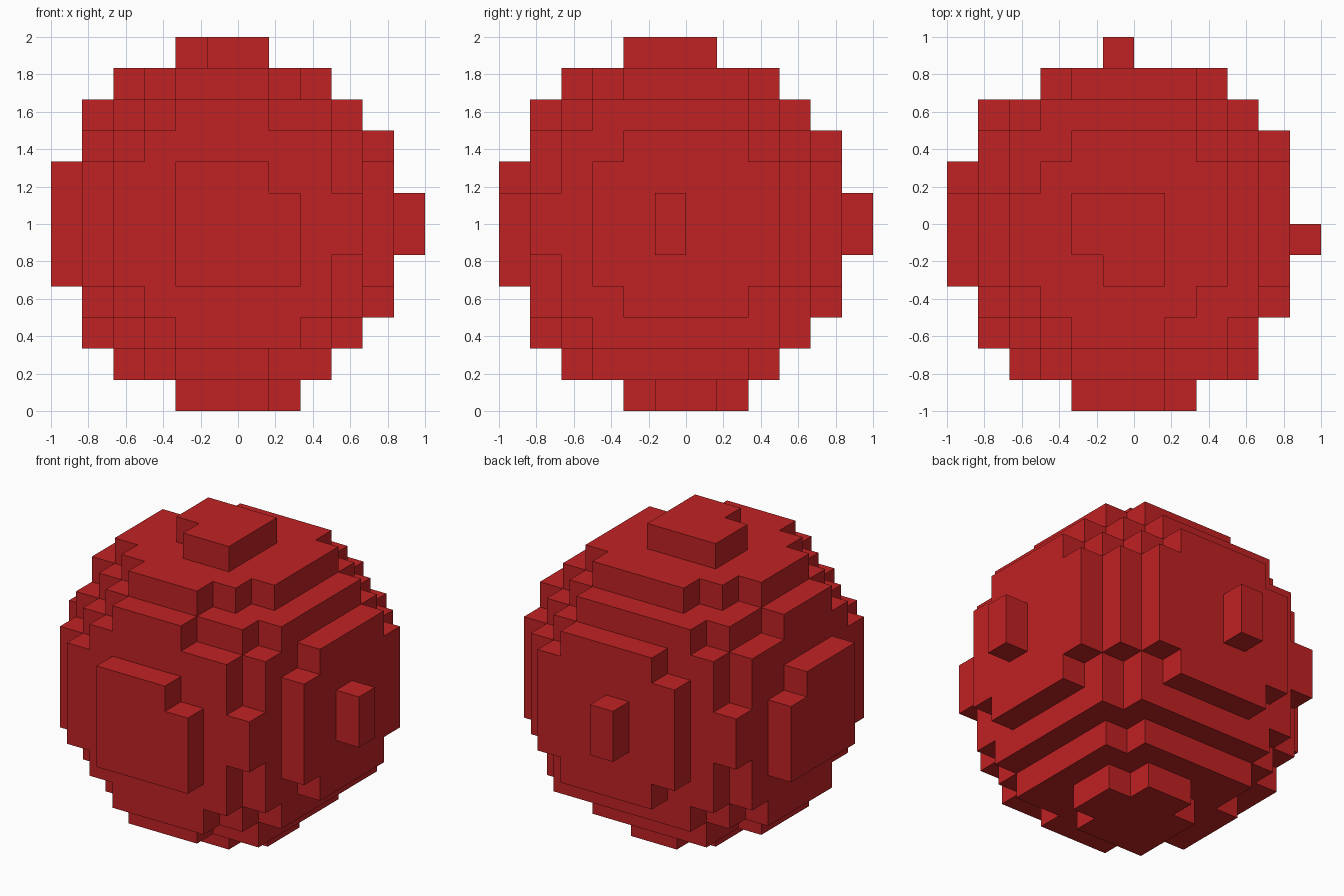
import bpy
import bmesh
from mathutils import Vector
from itertools import product

cube = bpy.data.objects.get("Cube")
if cube:
    bpy.data.objects.remove(cube, do_unlink=True)

COUNT = 12                            # blocks along each axis
SIZE = 2 / COUNT
CENTRE = Vector((5.28, 5.28, 5.45))   # slightly off-centre, in block units
RADIUS_SQ = 33.209

# Single red material
red = bpy.data.materials.new("red")
red.use_nodes = True
colour = (0.53, 0.016, 0.017, 1)
red.diffuse_color = colour
red.node_tree.nodes["Principled BSDF"].inputs["Base Color"].default_value = colour

# Blocks whose middle lies inside the ball
blocks = {b for b in product(range(COUNT), repeat=3)
          if (Vector(b) - CENTRE).length_squared < RADIUS_SQ}


def add_side(bm, block, axis, sign):
    """Add one outward-facing square on a block's side."""
    normal = Vector((0, 0, 0))
    normal[axis] = sign
    u = Vector((0, 0, 0))
    u[(axis + 1) % 3] = 1
    v = normal.cross(u)
    middle = Vector(block) + Vector((0.5, 0.5, 0.5)) + normal / 2
    corners = [middle + (u * a + v * b) / 2
               for a, b in ((-1, -1), (1, -1), (1, 1), (-1, 1))]
    shift = Vector((-1, -1, 0))
    bm.faces.new([bm.verts.new(c * SIZE + shift) for c in corners])


# Stepped ball: only the exposed block sides
bm = bmesh.new()
for block in sorted(blocks):
    for axis, sign in product(range(3), (-1, 1)):
        neighbour = list(block)
        neighbour[axis] += sign
        if tuple(neighbour) not in blocks:
            add_side(bm, block, axis, sign)
bmesh.ops.remove_doubles(bm, verts=bm.verts, dist=0.001)

mesh = bpy.data.meshes.new("block_ball")
bm.to_mesh(mesh)
bm.free()
mesh.materials.append(red)
ball = bpy.data.objects.new("block_ball", mesh)
bpy.context.collection.objects.link(ball)
